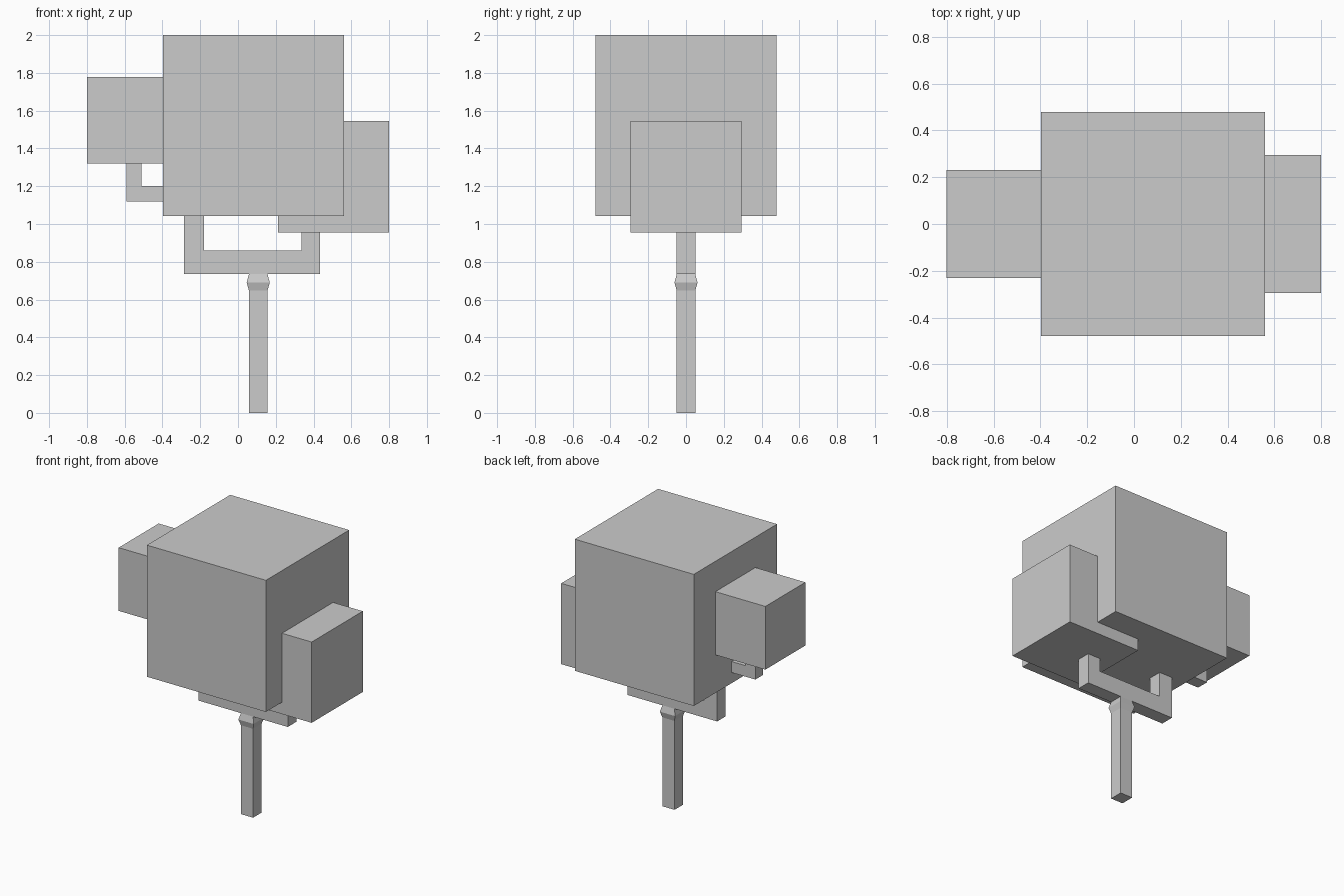
import bpy, bmesh

if "Cube" in bpy.data.objects:
    bpy.data.objects.remove(bpy.data.objects["Cube"])


def add_object(name, bm):
    bmesh.ops.recalc_face_normals(bm, faces=bm.faces)
    mesh = bpy.data.meshes.new(name)
    bm.to_mesh(mesh)
    bm.free()
    obj = bpy.data.objects.new(name, mesh)
    bpy.context.collection.objects.link(obj)
    return obj


def cube(name, centre, size):
    bm = bmesh.new()
    bmesh.ops.create_cube(bm, size=size)
    bmesh.ops.translate(bm, verts=bm.verts, vec=centre)
    return add_object(name, bm)


def extruded(name, profile, half_depth):
    """Extrude an x-z outline evenly about y = 0."""
    bm = bmesh.new()
    face = bm.faces.new([bm.verts.new((x, -half_depth, z)) for x, z in profile])
    geom = bmesh.ops.extrude_face_region(bm, geom=[face])["geom"]
    moved = [g for g in geom if isinstance(g, bmesh.types.BMVert)]
    bmesh.ops.translate(bm, verts=moved, vec=(0, 2 * half_depth, 0))
    return add_object(name, bm)


def square_column(name, x, sections):
    """Stack square sections given as (z, half width)."""
    bm = bmesh.new()
    rings = [[bm.verts.new((x + sx * h, sy * h, z))
              for sx, sy in ((-1, -1), (1, -1), (1, 1), (-1, 1))]
             for z, h in sections]
    for low, high in zip(rings, rings[1:]):
        for i in range(4):
            j = (i + 1) % 4
            bm.faces.new((low[i], low[j], high[j], high[i]))
    bm.faces.new(rings[0][::-1])
    bm.faces.new(rings[-1])
    return add_object(name, bm)


# Foliage cubes
cube("main_foliage", (0.081, 0, 1.521), 0.958)
cube("left_foliage", (-0.57, 0, 1.549), 0.46)
cube("right_foliage", (0.505, 0, 1.25), 0.588)

# Trunk with a flared collar under the fork
square_column("trunk", 0.107, [(0, 0.049), (0.647, 0.049), (0.69, 0.061), (0.735, 0.049)])

# U-shaped fork holding the main and right foliage
extruded("trunk_fork", [(-0.285, 0.735), (0.435, 0.735), (0.435, 0.98), (0.335, 0.98),
                        (0.335, 0.86), (-0.18, 0.86), (-0.18, 1.06), (-0.285, 1.06)], 0.049)

# L-shaped side branch under the left foliage
extruded("side_branch", [(-0.38, 1.12), (-0.38, 1.20), (-0.51, 1.20), (-0.51, 1.34),
                         (-0.59, 1.34), (-0.59, 1.12)], 0.045)
